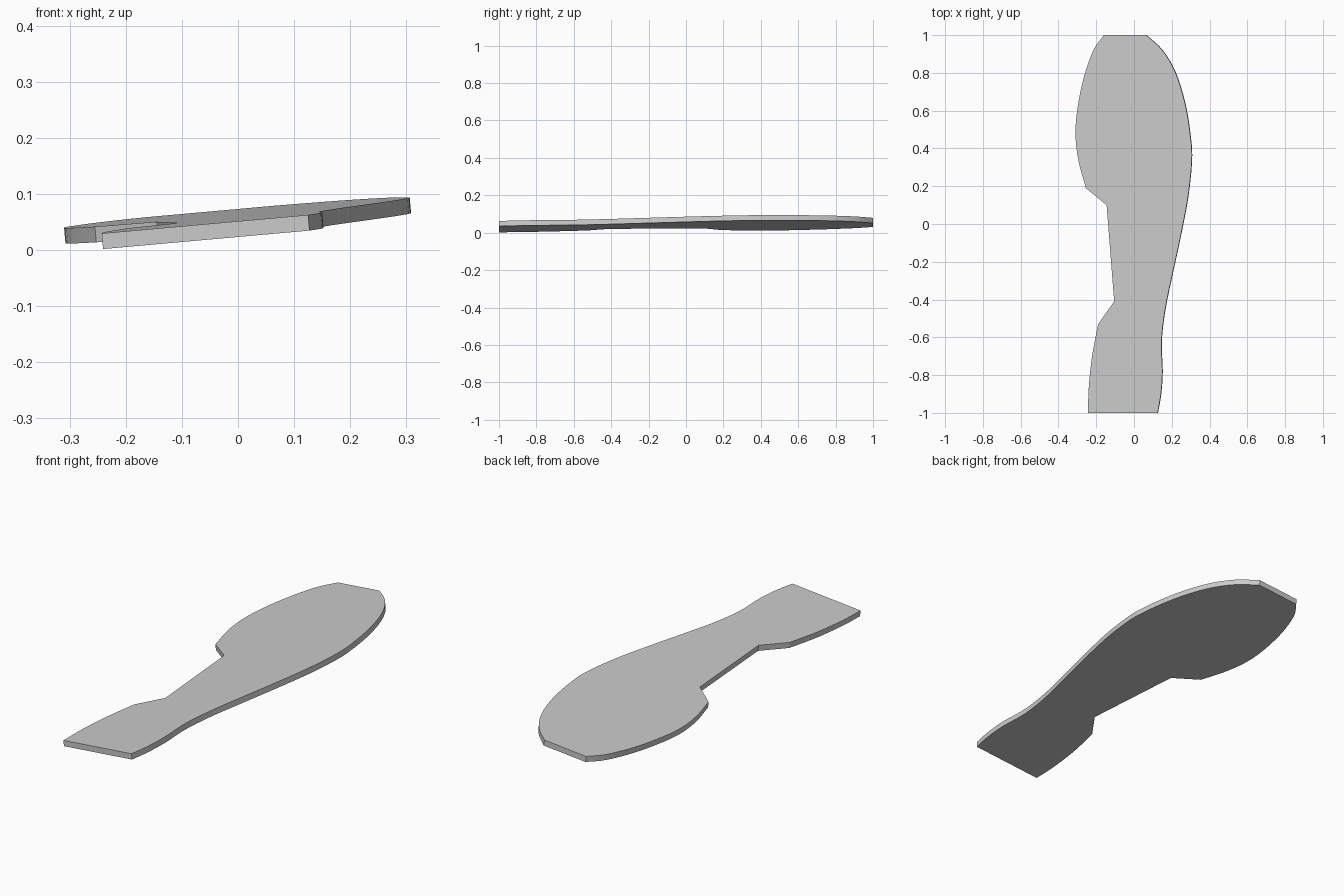
import bpy
import bmesh
from mathutils import Vector

cube = bpy.data.objects.get("Cube")
if cube:
    bpy.data.objects.remove(cube, do_unlink=True)

THICKNESS = 0.028


def smooth_path(points, steps=4):
    """Catmull-Rom curve through the points, ends included."""
    pts = [Vector(p) for p in points]
    pts = [2 * pts[0] - pts[1]] + pts + [2 * pts[-1] - pts[-2]]
    out = []
    for a, b, c, d in zip(pts, pts[1:], pts[2:], pts[3:]):
        for i in range(steps):
            t = i / steps
            out.append(0.5 * (2 * b + (c - a) * t + (2 * a - 5 * b + 4 * c - d) * t ** 2
                              + (3 * b - a - 3 * c + d) * t ** 3))
    return out + [pts[-2]]


# Sole outline, counter-clockwise: outer side, toe, inner side, heel
outer_side = [(0.125, -1), (0.142, -0.9), (0.15, -0.78), (0.145, -0.62), (0.165, -0.45),
              (0.202, -0.27), (0.245, -0.07), (0.285, 0.14), (0.305, 0.33), (0.3, 0.45),
              (0.272, 0.63), (0.22, 0.8), (0.15, 0.92), (0.065, 1)]
inner_ball = [(-0.16, 1), (-0.215, 0.92), (-0.265, 0.78), (-0.298, 0.62),
              (-0.31, 0.48), (-0.295, 0.34), (-0.255, 0.19)]
inner_arch = [Vector((-0.145, 0.1)), Vector((-0.105, -0.41))]
inner_heel = [(-0.19, -0.53), (-0.222, -0.7), (-0.24, -0.87), (-0.243, -1)]
outline = (smooth_path(outer_side) + smooth_path(inner_ball)
           + inner_arch + smooth_path(inner_heel))

# Tilted plate, extruded along its normal
bm = bmesh.new()
top = bm.faces.new([bm.verts.new((p.x, p.y, 0.0624 + 0.0894 * p.x + 0.0109 * p.y))
                    for p in outline])
top.normal_update()
offset = top.normal * -THICKNESS
result = bmesh.ops.extrude_face_region(bm, geom=[top], use_keep_orig=True)
lower = [v for v in result["geom"] if isinstance(v, bmesh.types.BMVert)]
bmesh.ops.translate(bm, verts=lower, vec=offset)
bmesh.ops.recalc_face_normals(bm, faces=bm.faces)

mesh = bpy.data.meshes.new("shoe_sole")
bm.to_mesh(mesh)
bm.free()
sole = bpy.data.objects.new("shoe_sole", mesh)
bpy.context.collection.objects.link(sole)

# Plain grey
grey = bpy.data.materials.new("light_grey")
grey.use_nodes = True
color = (0.6, 0.6, 0.6, 1)
grey.diffuse_color = color
grey.node_tree.nodes["Principled BSDF"].inputs["Base Color"].default_value = color
mesh.materials.append(grey)

# Smooth curved sides, crisp rims and corners
bpy.ops.object.select_all(action="DESELECT")
sole.select_set(True)
bpy.context.view_layer.objects.active = sole
bpy.ops.object.shade_smooth_by_angle(angle=0.4)
